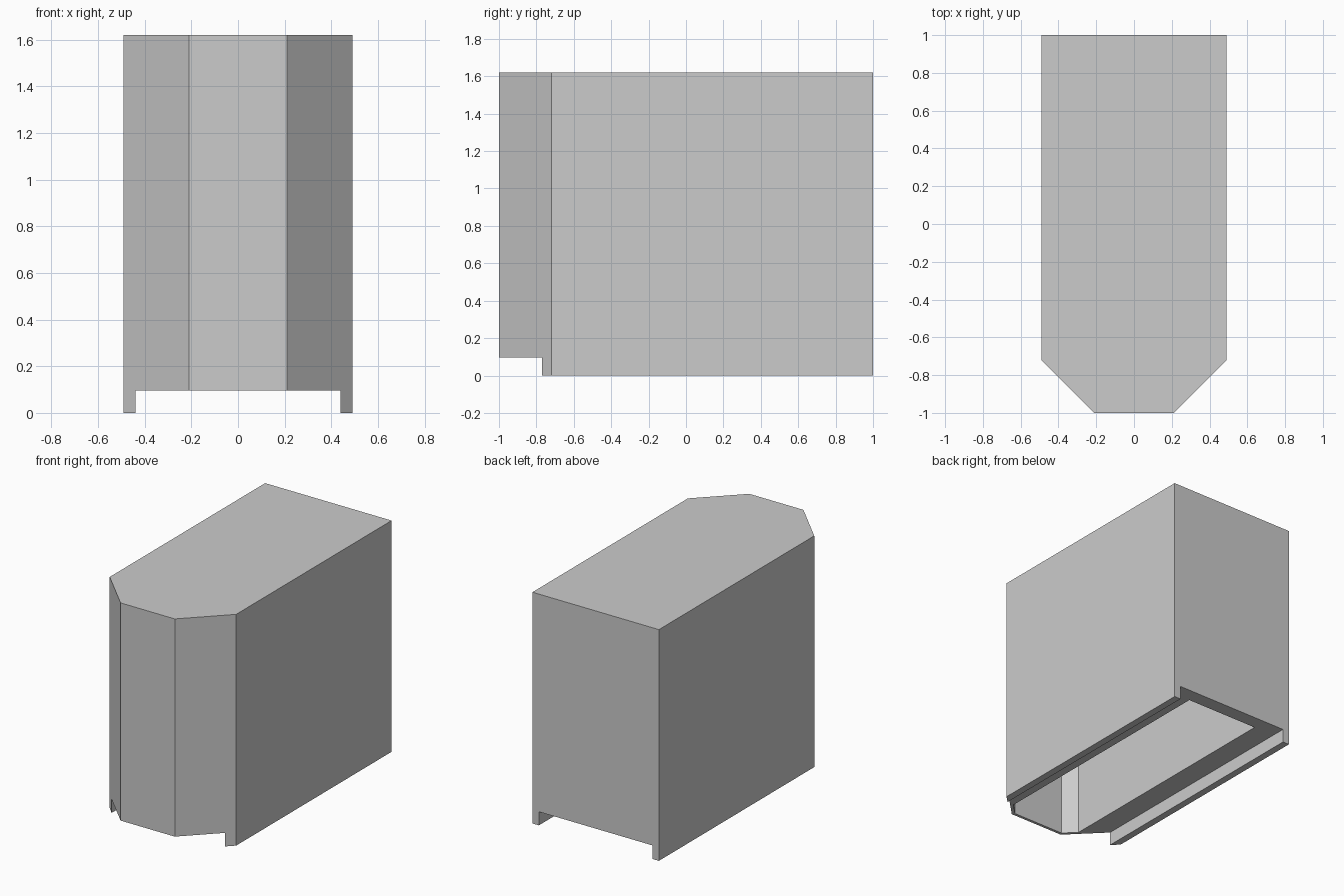
import bpy
import bmesh

default = bpy.data.objects.get("Cube")
if default:
    bpy.data.objects.remove(default, do_unlink=True)

HEIGHT = 1.62
STEP = 0.095          # height of the side rails
RAIL = 0.44           # inner face of the rails

grey = bpy.data.materials.new("plain_grey")
grey.use_nodes = True
colour = (0.6, 0.6, 0.6, 1)
grey.diffuse_color = colour
grey.node_tree.nodes["Principled BSDF"].inputs["Base Color"].default_value = colour


def prism(name, half, z0, z1):
    """Extrude a mirrored half outline (listed front to back) from z0 to z1."""
    outline = half + [(-x, y) for x, y in reversed(half)]
    bm = bmesh.new()
    base = bm.faces.new([bm.verts.new((x, y, z0)) for x, y in outline])
    top = bmesh.ops.extrude_face_region(bm, geom=[base])["geom"]
    verts = [v for v in top if isinstance(v, bmesh.types.BMVert)]
    bmesh.ops.translate(bm, verts=verts, vec=(0, 0, z1 - z0))
    bmesh.ops.recalc_face_normals(bm, faces=bm.faces)
    mesh = bpy.data.meshes.new(name)
    bm.to_mesh(mesh)
    bm.free()
    mesh.materials.append(grey)
    obj = bpy.data.objects.new(name, mesh)
    bpy.context.collection.objects.link(obj)
    return obj


# Housing with a chamfered nose
housing = prism("housing", [(0.21, -1), (0.49, -0.72), (0.49, 1)], 0, HEIGHT)

# Channel under the housing leaves the rails; pocket hollows the inside
channel = prism("channel_cutter", [(RAIL, -1.2), (RAIL, 1.2)], -0.2, STEP)
pocket = prism("pocket_cutter", [(0.2, -0.98), (0.28, -0.9), (0.28, 0.9)],
               -0.1, HEIGHT - 0.1)

for cutter in (channel, pocket):
    cut = housing.modifiers.new(cutter.name, "BOOLEAN")
    cut.operation = "DIFFERENCE"
    cut.solver = "EXACT"
    cut.object = cutter

# Apply the cuts, then drop the cutters
bpy.context.view_layer.update()
evaluated = housing.evaluated_get(bpy.context.evaluated_depsgraph_get())
result = bpy.data.meshes.new_from_object(evaluated)
housing.modifiers.clear()
housing.data = result
for cutter in (channel, pocket):
    bpy.data.objects.remove(cutter, do_unlink=True)
